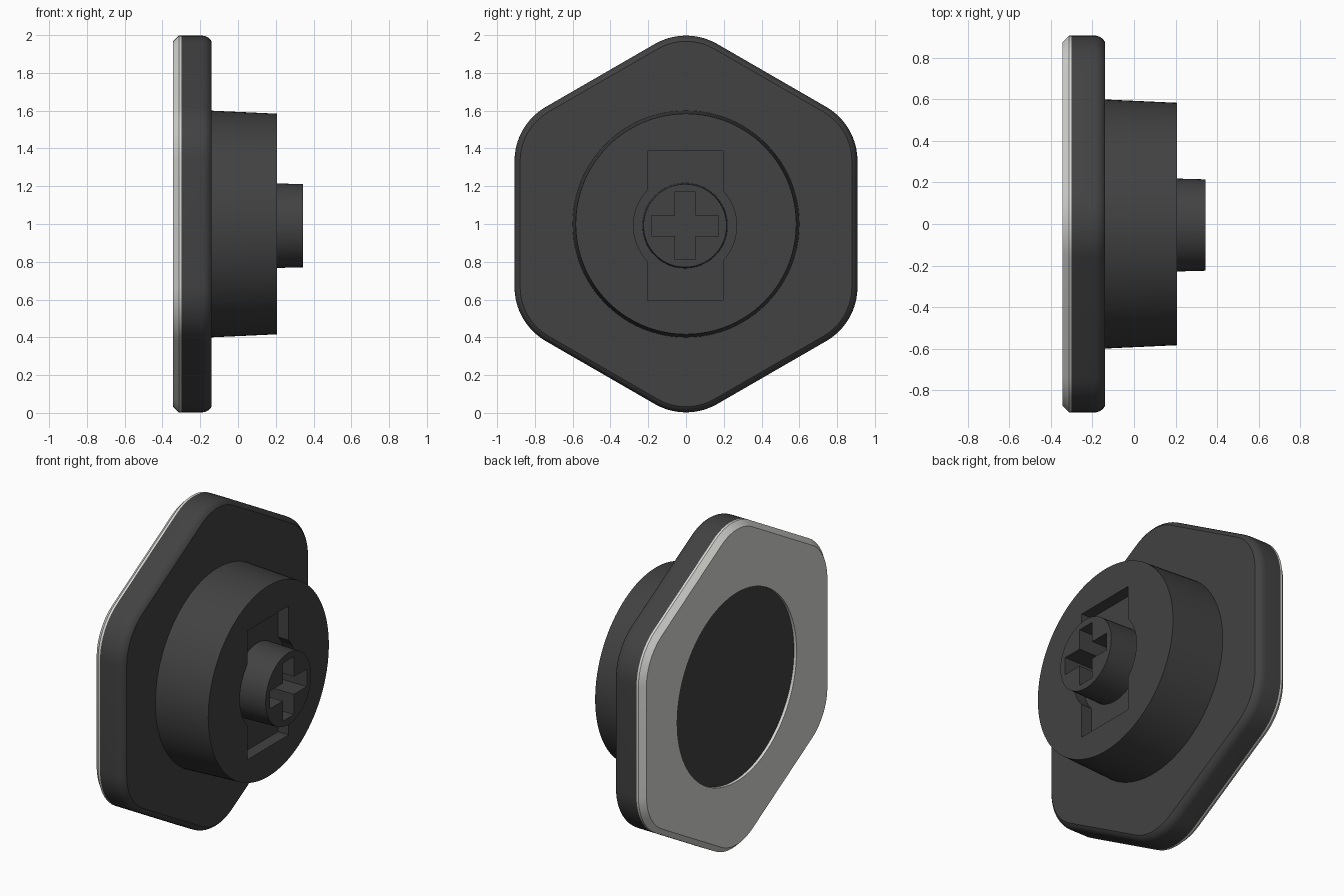
import bpy, bmesh, math

if "Cube" in bpy.data.objects:
    bpy.data.objects.remove(bpy.data.objects["Cube"])

def material(name, rgb):
    m = bpy.data.materials.new(name)
    m.diffuse_color = (*rgb, 1)
    m.use_nodes = True
    m.node_tree.nodes["Principled BSDF"].inputs["Base Color"].default_value = m.diffuse_color
    return m

DARK = material("charcoal", (0.054, 0.054, 0.054))
LIGHT = material("light grey", (0.67, 0.67, 0.65))

def circle(r, n=96):
    return [(r * math.cos(2 * math.pi * i / n), r * math.sin(2 * math.pi * i / n)) for i in range(n)]

def rounded_hexagon(inset=0.0, apothem=0.908, radius=0.33, steps=10):
    # Corners point up and down; the inset keeps the corner centres fixed
    centre = (apothem - radius) / math.cos(math.pi / 6)
    pts = []
    for k in range(6):
        a = math.radians(30 + 60 * k)
        for i in range(steps + 1):
            t = a + math.radians(-30 + 60 * i / steps)
            r = radius - inset
            pts.append((centre * math.cos(a) + r * math.cos(t), centre * math.sin(a) + r * math.sin(t)))
    return pts

def shift(pts, dy=-0.005, dz=-0.009):
    # The stem and its pocket sit slightly off the centre
    return [(y + dy, z + dz) for y, z in pts]

def loft(name, rings, mat):
    # Joins outlines given as (x, points in y and z) and caps both ends
    bm = bmesh.new()
    loops = [[bm.verts.new((x, y, z + 1)) for y, z in pts] for x, pts in rings]
    for a, b in zip(loops, loops[1:]):
        n = len(a)
        for i in range(n):
            bm.faces.new((a[i], a[(i + 1) % n], b[(i + 1) % n], b[i]))
    bm.faces.new(loops[0])
    bm.faces.new(loops[-1])
    bmesh.ops.recalc_face_normals(bm, faces=bm.faces)
    me = bpy.data.meshes.new(name)
    bm.to_mesh(me)
    bm.free()
    ob = bpy.data.objects.new(name, me)
    bpy.context.collection.objects.link(ob)
    me.materials.append(mat)
    return ob

def cut(ob, cutter):
    mod = ob.modifiers.new("cut", 'BOOLEAN')
    mod.operation, mod.solver, mod.object = 'DIFFERENCE', 'EXACT', cutter
    bpy.context.view_layer.objects.active = ob
    bpy.ops.object.modifier_apply(modifier=mod.name)
    bpy.data.objects.remove(cutter)

def smooth(ob):
    bpy.ops.object.select_all(action='DESELECT')
    ob.select_set(True)
    bpy.context.view_layer.objects.active = ob
    bpy.ops.object.shade_smooth_by_angle(angle=math.radians(28))

# Hexagonal base; its rounded edge meets the flat face at a crisp line
R = 0.06
edge = [(-0.14 + R * (math.sin(t) - math.sin(math.pi / 3)), rounded_hexagon(R * (1 - math.cos(t))))
        for t in [math.pi / 3 * i / 5 for i in range(6)]]
base = loft("hexagon_base", [(-0.30, rounded_hexagon())] + edge, DARK)

# Pale face plate with a chamfered rim and a round window
plate = loft("face_plate", [(-0.345, rounded_hexagon(0.032)), (-0.313, rounded_hexagon()),
                            (-0.30, rounded_hexagon())], LIGHT)
cut(plate, loft("window_cutter", [(-0.40, circle(0.578)), (-0.25, circle(0.578))], LIGHT))

# Dark disc filling the window almost to the surface
disc = loft("window_disc", [(-0.328, circle(0.577)), (-0.295, circle(0.577))], DARK)

# Tapered boss with a keyhole-shaped pocket: a slot joined to a round well
boss = loft("boss", [(-0.14, circle(0.60)), (0.207, circle(0.584))], DARK)
w, h, r = 0.20, 0.395, 0.273
a0 = math.acos(w / r)
arc = [-a0 + 2 * a0 * i / 16 for i in range(17)]
right = [(w, -h)] + [(r * math.cos(a), r * math.sin(a)) for a in arc] + [(w, h)]
pocket = shift(right + [(-y, -z) for y, z in right])
cut(boss, loft("pocket_cutter", [(0.135, pocket), (0.30, pocket)], DARK))

# Round stem with a cross-shaped socket
stem = loft("stem", [(0.125, shift(circle(0.226, 64))), (0.345, shift(circle(0.22, 64)))], DARK)
L, s = 0.178, 0.054
arm = [(L, -s), (L, s), (s, s)]
cross = []
for k in range(4):
    c, d = round(math.cos(k * math.pi / 2)), round(math.sin(k * math.pi / 2))
    cross += [(c * y - d * z, d * y + c * z) for y, z in arm]
cross = shift(cross)
cut(stem, loft("socket_cutter", [(0.14, cross), (0.45, cross)], DARK))

for part in (base, plate, disc, boss, stem):
    smooth(part)
